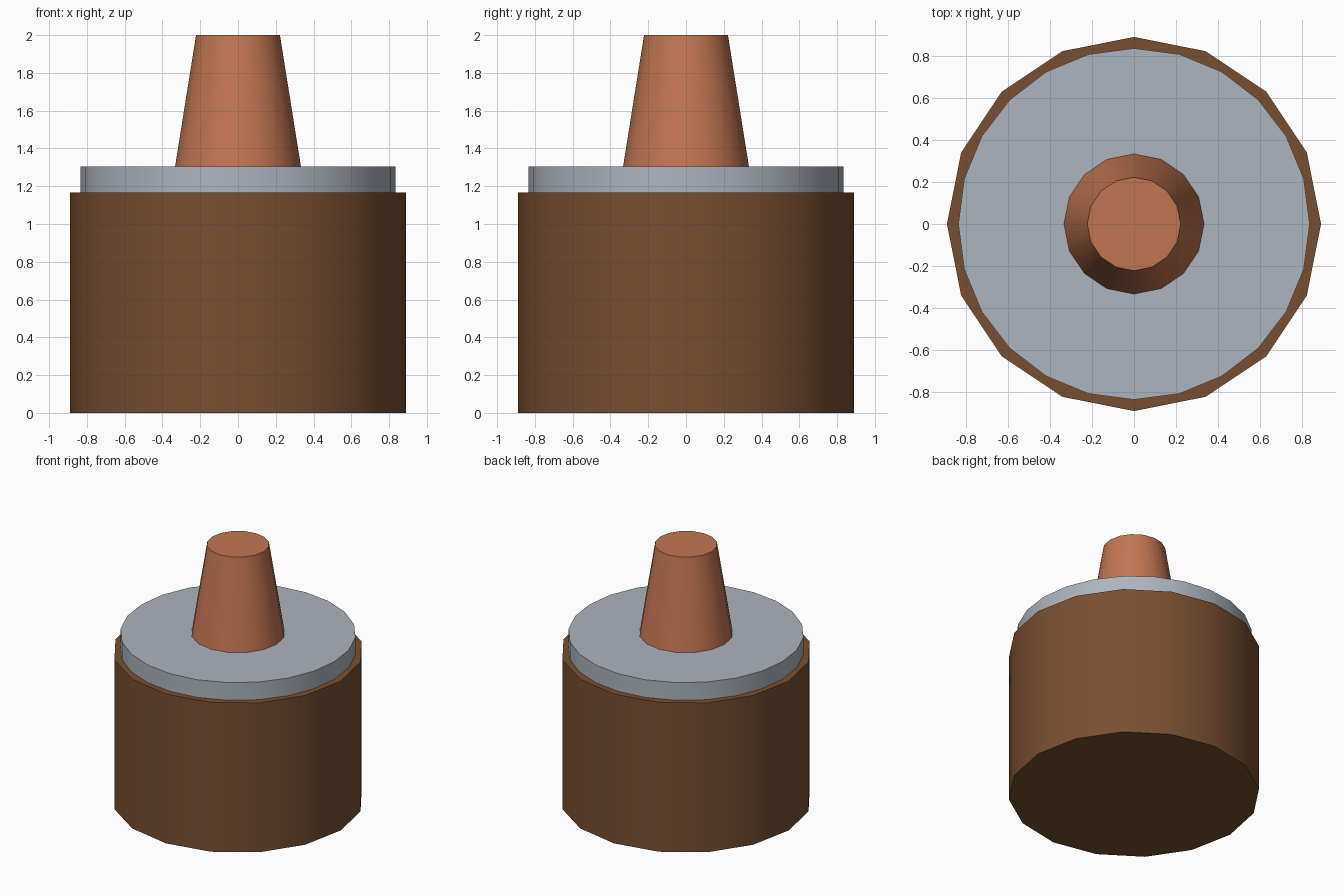
import bpy
import math

cube = bpy.data.objects.get("Cube")
if cube:
    bpy.data.objects.remove(cube, do_unlink=True)


def make_material(name, rgb):
    mat = bpy.data.materials.new(name)
    mat.use_nodes = True
    colour = (*rgb, 1.0)
    mat.diffuse_color = colour
    bsdf = next(n for n in mat.node_tree.nodes if n.type == "BSDF_PRINCIPLED")
    bsdf.inputs["Base Color"].default_value = colour
    return mat


def add_drum(name, sides, bottom_radius, top_radius, bottom, top, mat):
    bpy.ops.mesh.primitive_cone_add(
        vertices=sides, radius1=bottom_radius, radius2=top_radius,
        depth=top - bottom, location=(0, 0, (bottom + top) / 2))
    obj = bpy.context.object
    obj.name = name
    obj.data.materials.append(mat)
    bpy.ops.object.shade_smooth_by_angle(angle=math.radians(35))
    return obj


brown = make_material("brown", (0.19, 0.078, 0.031))
grey = make_material("grey", (0.42, 0.46, 0.52))
copper = make_material("copper", (0.54, 0.18, 0.083))

# Wide body, thin collar disc, tapered post
add_drum("body", 16, 0.889, 0.889, 0, 1.167, brown)
add_drum("collar", 24, 0.835, 0.835, 1.167, 1.305, grey)
add_drum("tapered_post", 16, 0.333, 0.222, 1.305, 2, copper)
